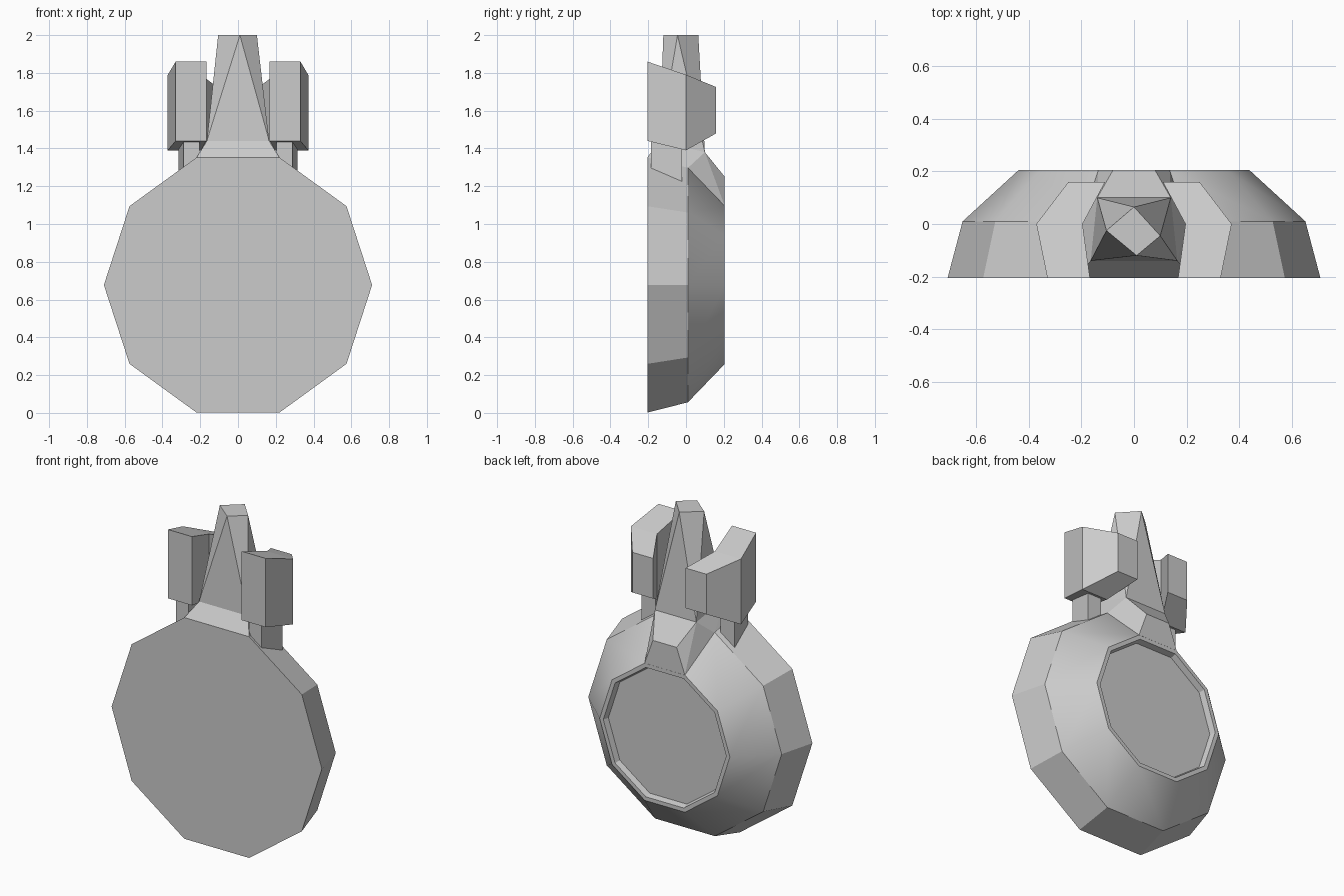
import bpy, bmesh, math

if "Cube" in bpy.data.objects:
    bpy.data.objects.remove(bpy.data.objects["Cube"])

grey = bpy.data.materials.new("plain grey")
grey.diffuse_color = (0.6, 0.6, 0.6, 1)
grey.use_nodes = True
grey.node_tree.nodes["Principled BSDF"].inputs["Base Color"].default_value = grey.diffuse_color


def make_object(name, bm):
    bmesh.ops.recalc_face_normals(bm, faces=bm.faces)
    mesh = bpy.data.meshes.new(name)
    bm.to_mesh(mesh)
    bm.free()
    mesh.materials.append(grey)
    ob = bpy.data.objects.new(name, mesh)
    bpy.context.collection.objects.link(ob)
    return ob


def loft(name, rings):
    """Closed solid through rings that all have the same point count."""
    bm = bmesh.new()
    rows = [[bm.verts.new(p) for p in ring] for ring in rings]
    n = len(rows[0])
    for a, b in zip(rows, rows[1:]):
        for i in range(n):
            j = (i + 1) % n
            bm.faces.new((a[i], a[j], b[j], b[i]))
    bm.faces.new(rows[0])
    bm.faces.new(rows[-1])
    return make_object(name, bm)


def hull(name, points):
    bm = bmesh.new()
    for p in points:
        bm.verts.new(p)
    res = bmesh.ops.convex_hull(bm, input=bm.verts)
    loose = [v for v in bm.verts if not v.link_faces]
    bmesh.ops.delete(bm, geom=loose, context='VERTS')
    bmesh.ops.dissolve_limit(bm, angle_limit=math.radians(1),
                             verts=bm.verts, edges=bm.edges)
    return make_object(name, bm)


def both(points):
    return [(s * x, y, z) for x, y, z in points for s in (-1, 1)]


# Ten-sided body: flat front, tapered rim, cone and recessed back disc
def decagon(r, y):
    return [(r * math.cos(i * math.pi / 5), y,
             0.677 + r * math.sin(i * math.pi / 5)) for i in range(10)]


body = loft("round_body", [decagon(r, y) for r, y in (
    (0.71, -0.205), (0.653, 0.01), (0.44, 0.205), (0.415, 0.205), (0.405, 0.17))])
bpy.context.view_layer.objects.active = body
body.select_set(True)
bpy.ops.object.shade_smooth_by_angle(angle=math.radians(30))
body.select_set(False)

# Collar running over the body top from front face to back plate
hull("neck_collar", both([
    (0.219, -0.205, 1.352), (0.165, -0.14, 1.44), (0.14, 0.10, 1.38),
    (0.08, 0.205, 1.25), (0.136, 0.205, 1.096), (0.2, 0.01, 1.297)]))

# Twisted spire: square base, top turned by an eighth of a turn
hull("spire", both([(0.165, -0.14, 1.44), (0.14, 0.10, 1.38)]) + [
    (0.0, 0.065, 2.0), (-0.105, -0.025, 2.0), (0.01, -0.12, 2.0), (0.10, -0.045, 2.0)])

# Curved side pads and their brackets: inner x, outer x, y, bottom z, top z
pad = [(0.168, 0.33, -0.205, 1.44, 1.86),
       (0.196, 0.372, 0.0, 1.39, 1.79),
       (0.11, 0.25, 0.16, 1.48, 1.725)]
bracket = [(0.205, 0.288, -0.185, 1.22, 1.46),
           (0.22, 0.315, -0.02, 1.15, 1.46)]


def section(s, x0, x1, y, z0, z1):
    return [(s * x0, y, z0), (s * x1, y, z0), (s * x1, y, z1), (s * x0, y, z1)]


for side, s in (("left", -1), ("right", 1)):
    loft(side + "_pad", [section(s, *p) for p in pad])
    loft(side + "_bracket", [section(s, *p) for p in bracket])
